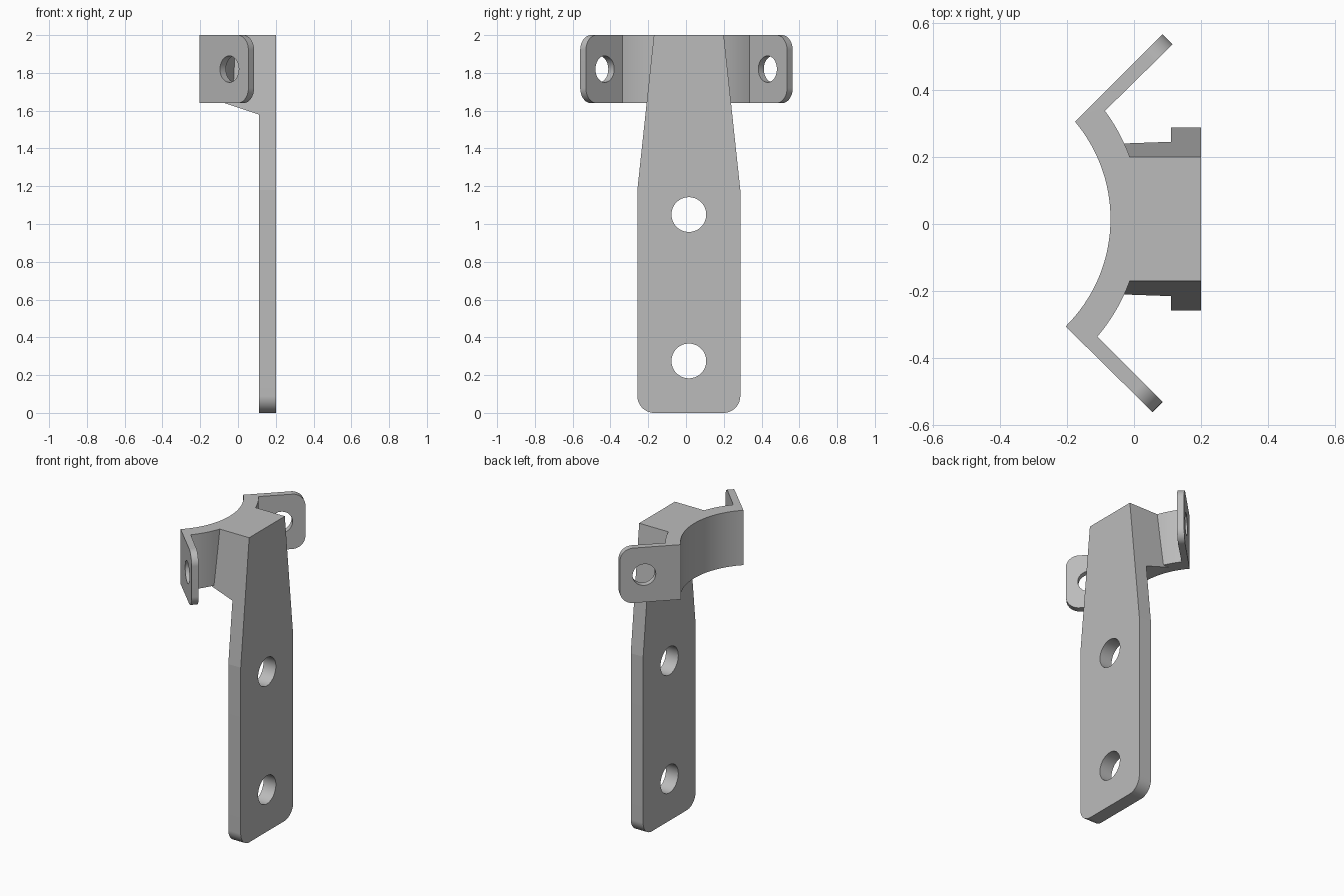
import bpy, bmesh, math
from mathutils import Vector, Matrix

cube = bpy.data.objects.get("Cube")
if cube:
    bpy.data.objects.remove(cube, do_unlink=True)

STEEL = (0.5, 0.5, 0.5, 1.0)
metal = bpy.data.materials.new("grey_steel")
metal.use_nodes = True
metal.diffuse_color = STEEL
metal.node_tree.nodes["Principled BSDF"].inputs["Base Color"].default_value = STEEL

TOP, CLAMP_LOW = 2.0, 1.64
MID_Y = 0.015
ARC_X, R_IN, R_OUT = -0.52, 0.45, 0.54


def make_object(name, bm):
    bmesh.ops.recalc_face_normals(bm, faces=bm.faces)
    mesh = bpy.data.meshes.new(name)
    bm.to_mesh(mesh)
    bm.free()
    mesh.materials.append(metal)
    obj = bpy.data.objects.new(name, mesh)
    bpy.context.collection.objects.link(obj)
    return obj


def prism(points, direction):
    """Extrude a flat outline along a vector."""
    bm = bmesh.new()
    face = bm.faces.new([bm.verts.new(p) for p in points])
    ext = bmesh.ops.extrude_face_region(bm, geom=[face])
    moved = [g for g in ext["geom"] if isinstance(g, bmesh.types.BMVert)]
    bmesh.ops.translate(bm, verts=moved, vec=direction)
    return bm


def round_edges(bm, test, radius):
    edges = [e for e in bm.edges if test(e)]
    bmesh.ops.bevel(bm, geom=edges, offset=radius, segments=24,
                    profile=0.5, affect='EDGES')


def cylinder(name, centre, axis, radius, depth):
    bm = bmesh.new()
    turn = Vector(axis).to_track_quat('Z', 'Y').to_matrix().to_4x4()
    bmesh.ops.create_cone(bm, cap_ends=True, segments=96, radius1=radius, radius2=radius,
                          depth=depth, matrix=Matrix.Translation(centre) @ turn)
    return make_object(name, bm)


def combine(target, tool, operation):
    mod = target.modifiers.new(operation.lower(), 'BOOLEAN')
    mod.operation, mod.solver, mod.object = operation, 'EXACT', tool
    bpy.context.view_layer.objects.active = target
    bpy.ops.object.modifier_apply(modifier=mod.name)
    bpy.data.objects.remove(tool, do_unlink=True)


# Mounting plate and neck: one tapered outline, deep enough to reach the clamp
half = [(0.2725, 0), (0.2725, 1.18), (0.185, TOP)]
outline = half + [(-y, z) for y, z in reversed(half)]
bm = prism([(-0.2, MID_Y + y, z) for y, z in outline], (0.4, 0, 0))
round_edges(bm, lambda e: all(v.co.z < 0.01 for v in e.verts)
            and abs(e.verts[0].co.x - e.verts[1].co.x) > 0.1, 0.09)
bracket = make_object("mounting_bracket", bm)

# Clear the space under the sloping neck
under = [(-0.4, -0.2), (0.11, -0.2), (0.11, 1.58), (-0.07, CLAMP_LOW), (-0.4, 1.75)]
combine(bracket, make_object("under_cutter", prism([(x, -0.6, z) for x, z in under],
                                                   (0, 1.2, 0))), 'DIFFERENCE')
combine(bracket, cylinder("pole_cutter", (ARC_X, MID_Y, 1.8), (0, 0, 1), R_IN + 0.004, 1.2),
        'DIFFERENCE')

# Bolt holes through the plate
for z in (0.275, 1.05):
    combine(bracket, cylinder("bolt_cutter", (0.15, MID_Y, z), (1, 0, 0), 0.092, 0.5),
            'DIFFERENCE')


# Curved clamp strap with two angled ears
def arc(radius, y0, y1, steps=32):
    a0, a1 = (math.asin((y - MID_Y) / radius) for y in (y0, y1))
    angles = [a0 + (a1 - a0) * i / steps for i in range(steps + 1)]
    return [(ARC_X + radius * math.cos(a), MID_Y + radius * math.sin(a)) for a in angles]


left_tip = [(0.115, 0.535), (0.085, 0.565)]
right_tip = [(0.055, -0.56), (0.085, -0.53)]
strap = arc(R_OUT, -0.335, 0.337) + left_tip + arc(R_IN, 0.305, -0.305) + right_tip
bm = prism([(x, y, CLAMP_LOW) for x, y in strap], (0, 0, TOP - CLAMP_LOW))
round_edges(bm, lambda e: all(abs(v.co.y) > 0.5 for v in e.verts)
            and abs(e.verts[0].co.z - e.verts[1].co.z) < 0.01, 0.08)
clamp = make_object("clamp_strap", bm)
for side, x in ((1, -0.005), (-1, -0.032)):
    combine(clamp, cylinder("ear_cutter", (x, side * 0.447, 1.82), (-1, side, 0), 0.07, 0.2),
            'DIFFERENCE')

combine(bracket, clamp, 'UNION')

# Smooth round surfaces, keep every crease sharp
bpy.ops.object.select_all(action='DESELECT')
bracket.select_set(True)
bpy.context.view_layer.objects.active = bracket
bpy.ops.object.shade_smooth_by_angle(angle=math.radians(5))
